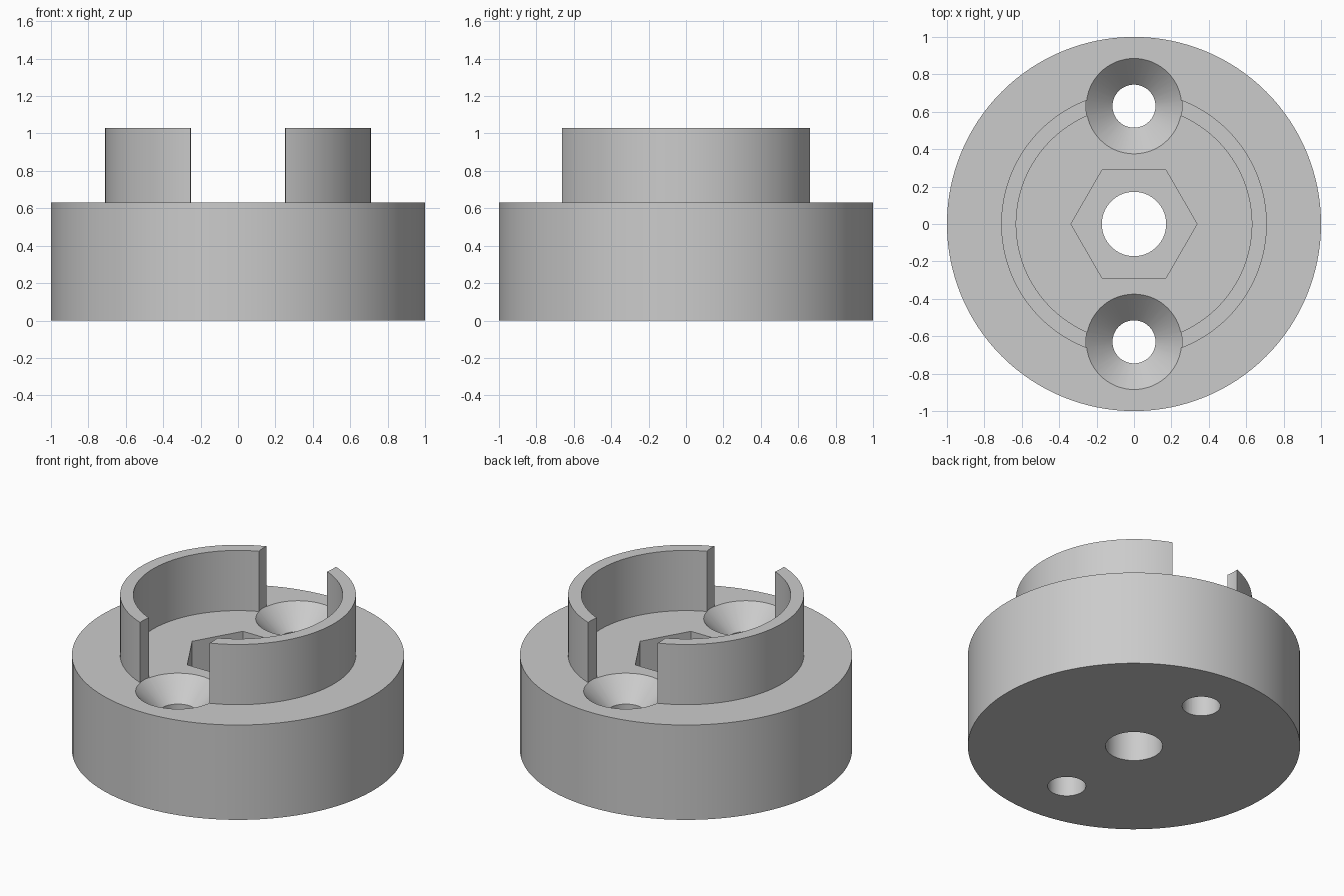
import bpy, bmesh, math

if "Cube" in bpy.data.objects:
    bpy.data.objects.remove(bpy.data.objects["Cube"])

BASE_H, TOP_H = 0.63, 1.03
HEX_DEPTH = 0.29
SCREW_Y = 0.63

grey = bpy.data.materials.new("light grey")
grey.diffuse_color = (0.6, 0.6, 0.6, 1)
grey.use_nodes = True
grey.node_tree.nodes["Principled BSDF"].inputs["Base Color"].default_value = grey.diffuse_color


def lathe(name, profile, sides, y=0.0):
    """Revolve an (r, z) profile, starting and ending on the axis, into a closed solid."""
    bm = bmesh.new()
    rings = []
    for r, z in profile:
        if r == 0:
            rings.append([bm.verts.new((0, y, z))] * sides)
        else:
            rings.append([bm.verts.new((r * math.cos(2 * math.pi * i / sides),
                                        y + r * math.sin(2 * math.pi * i / sides), z))
                          for i in range(sides)])
    for a, b in zip(rings, rings[1:]):
        for i in range(sides):
            j = (i + 1) % sides
            bm.faces.new(list(dict.fromkeys((a[i], a[j], b[j], b[i]))))
    bmesh.ops.recalc_face_normals(bm, faces=bm.faces)
    mesh = bpy.data.meshes.new(name)
    bm.to_mesh(mesh)
    bm.free()
    mesh.materials.append(grey)
    obj = bpy.data.objects.new(name, mesh)
    bpy.context.collection.objects.link(obj)
    return obj


# Round base with the raised collar in one profile
body = lathe("flange_with_collar",
             [(0, 0), (1, 0), (1, BASE_H), (0.71, BASE_H), (0.71, TOP_H),
              (0.63, TOP_H), (0.63, BASE_H), (0, BASE_H)], 128)

# Centre bore and hexagonal nut pocket
cutters = [
    lathe("bore_cutter", [(0, -0.2), (0.172, -0.2), (0.172, 0.5), (0, 0.5)], 64),
    lathe("nut_pocket_cutter", [(0, BASE_H - HEX_DEPTH), (0.337, BASE_H - HEX_DEPTH),
                                (0.337, 0.9), (0, 0.9)], 6),
]
# Countersunk screw holes, whose heads also cut the gaps in the collar
for side, y in (("front", -SCREW_Y), ("back", SCREW_Y)):
    cutters.append(lathe(side + "_screw_cutter",
                         [(0, -0.2), (0.115, -0.2), (0.115, 0.49), (0.257, 0.632),
                          (0.257, 1.3), (0, 1.3)], 64, y))

bpy.context.view_layer.objects.active = body
body.select_set(True)
for cutter in cutters:
    cutter.hide_render = True
    mod = body.modifiers.new(cutter.name, 'BOOLEAN')
    mod.operation = 'DIFFERENCE'
    mod.solver = 'EXACT'
    mod.object = cutter
    bpy.ops.object.modifier_apply(modifier=mod.name)
    bpy.data.objects.remove(cutter)

bpy.ops.object.shade_smooth_by_angle(angle=math.radians(30))
